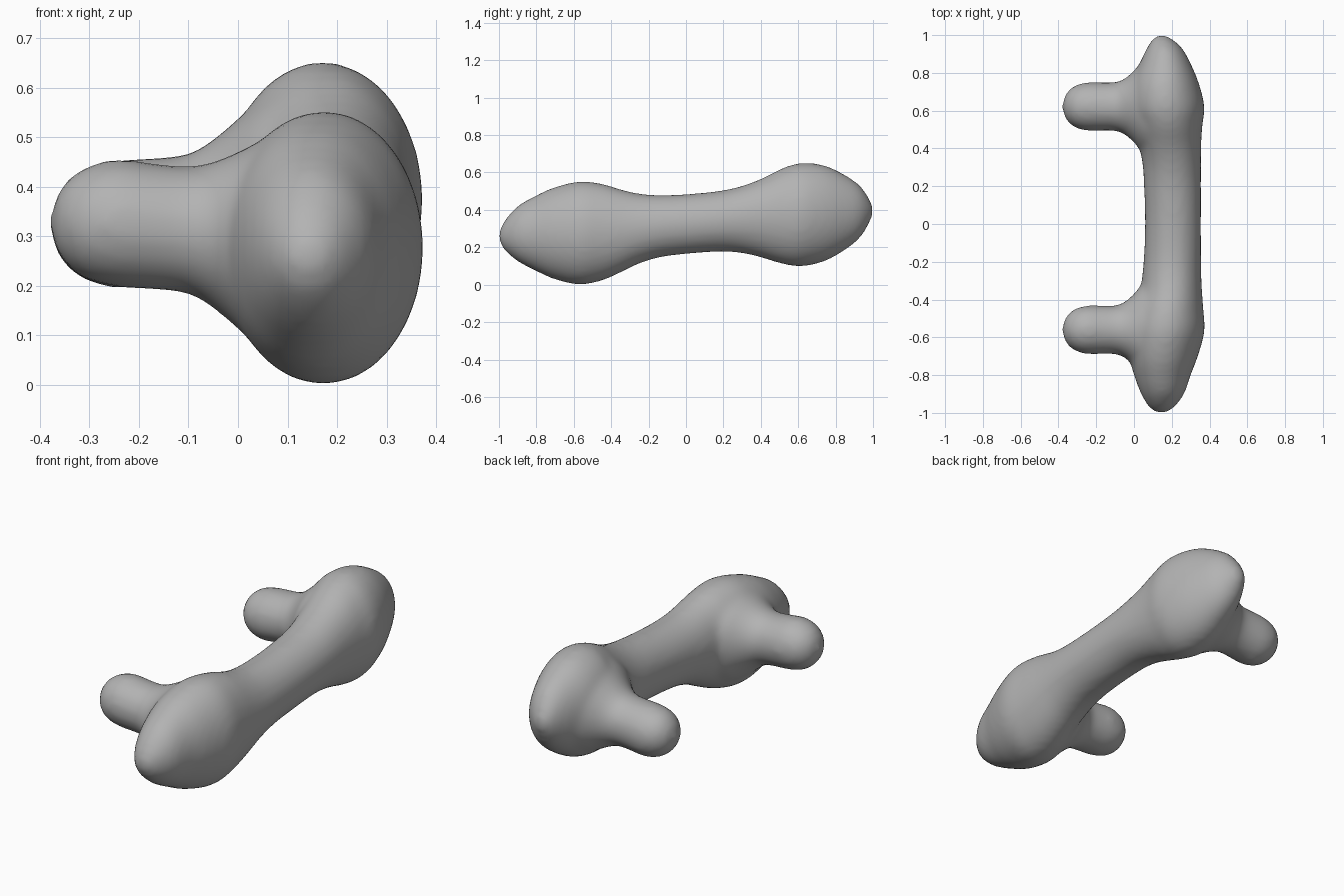
import bpy, bmesh, math

if "Cube" in bpy.data.objects:
    bpy.data.objects.remove(bpy.data.objects["Cube"])

SIDES, STEPS = 40, 4


def spline(rows):
    """Catmull-Rom interpolation through the section rows."""
    out = []
    for i in range(len(rows) - 1):
        p0, p1 = rows[max(i - 1, 0)], rows[i]
        p2, p3 = rows[i + 1], rows[min(i + 2, len(rows) - 1)]
        for s in range(STEPS):
            t = s / STEPS
            out.append([0.5 * (2 * b + (c - a) * t + (2 * a - 5 * b + 4 * c - d) * t * t
                               + (3 * b - a - 3 * c + d) * t ** 3)
                        for a, b, c, d in zip(p0, p1, p2, p3)])
    out.append(list(rows[-1]))
    return out


def loft(bm, rows, place):
    """Skin elliptical rings; row = (station, lo_a, hi_a, lo_b, hi_b)."""
    rings = []
    for s, a0, a1, b0, b1 in spline(rows):
        ring = []
        for k in range(SIDES):
            t = 2 * math.pi * k / SIDES
            a = (a0 + a1) / 2 + (a1 - a0) / 2 * math.cos(t)
            b = (b0 + b1) / 2 + (b1 - b0) / 2 * math.sin(t)
            ring.append(bm.verts.new(place(s, a, b)))
        rings.append(ring)
    for r, q in zip(rings, rings[1:]):
        for k in range(SIDES):
            n = (k + 1) % SIDES
            bm.faces.new((r[k], r[n], q[n], q[k]))
    bm.faces.new(rings[0])
    bm.faces.new(rings[-1])


# Grip sections along y: y, x left, x right, z bottom, z top
grip = [
    (-1.004, .140, .150, .255, .265), (-.975, .085, .207, .19, .335),
    (-.9, .038, .265, .125, .42), (-.8, .0, .30, .072, .478),
    (-.7, -.025, .338, .028, .522), (-.57, -.03, .373, .0, .552),
    (-.45, .0, .367, .022, .54), (-.35, .033, .36, .065, .51),
    (-.25, .046, .356, .113, .487), (-.13, .055, .355, .148, .479),
    (.03, .058, .355, .167, .486), (.2, .053, .355, .177, .505),
    (.32, .045, .355, .165, .535), (.42, .025, .356, .14, .575),
    (.52, .0, .362, .11, .625), (.62, -.03, .373, .098, .651),
    (.74, -.015, .345, .125, .638), (.85, .03, .30, .185, .587),
    (.93, .068, .255, .25, .53), (.98, .10, .20, .33, .46),
    (1.004, .140, .150, .39, .40),
]

# Peg sections along x: x, y half-width, z bottom, z top (flared into the grip)
peg = [
    (-.381, .004, .322, .330), (-.363, .062, .265, .389),
    (-.32, .107, .219, .433), (-.25, .128, .198, .455),
    (-.17, .128, .192, .447), (-.1, .129, .184, .441),
    (-.05, .147, .155, .450), (0, .19, .113, .47),
    (.04, .235, .08, .49), (.09, .25, .05, .51), (.13, .23, .07, .49),
]

bm = bmesh.new()
loft(bm, grip, lambda s, a, b: (a, s, b))
# The rear peg is the front one turned upside down
for cy, flip in ((-.56, False), (.622, True)):
    rows = [(x, cy - h, cy + h, .65 - z1 if flip else z0, .65 - z0 if flip else z1)
            for x, h, z0, z1 in peg]
    loft(bm, rows, lambda s, a, b: (s, a, b))
bmesh.ops.recalc_face_normals(bm, faces=bm.faces)

mesh = bpy.data.meshes.new("handle")
bm.to_mesh(mesh)
bm.free()
handle = bpy.data.objects.new("handle", mesh)
bpy.context.collection.objects.link(handle)

grey = bpy.data.materials.new("plain grey")
grey.diffuse_color = (.45, .45, .45, 1)
grey.use_nodes = True
grey.node_tree.nodes["Principled BSDF"].inputs["Base Color"].default_value = grey.diffuse_color
mesh.materials.append(grey)

# Fuse grip and pegs into one soft skin
remesh = handle.modifiers.new("fuse", 'REMESH')
remesh.mode = 'VOXEL'
remesh.voxel_size = .018
remesh.use_smooth_shade = True
soften = handle.modifiers.new("soften", 'SMOOTH')
soften.factor = .5
soften.iterations = 8
